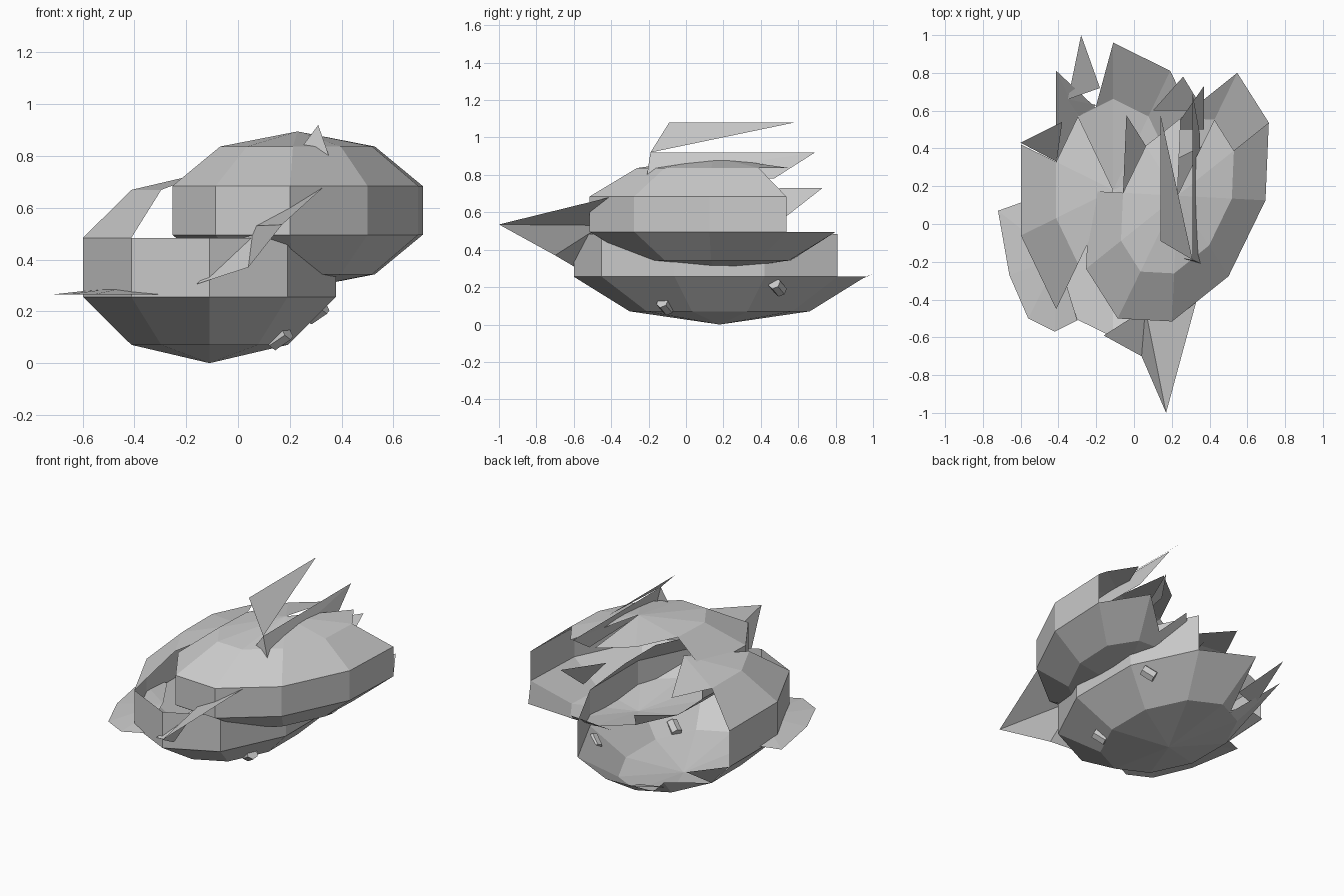
import bpy
from math import sin, cos, pi, radians

if "Cube" in bpy.data.objects:
    bpy.data.objects.remove(bpy.data.objects["Cube"])


def mesh_object(name, verts, faces):
    mesh = bpy.data.meshes.new(name)
    mesh.from_pydata(verts, [], faces)
    mesh.update()
    obj = bpy.data.objects.new(name, mesh)
    bpy.context.collection.objects.link(obj)
    return obj


def broken_shell(name, centre, u, v, height, rows):
    """Ten-sided, five-row ellipsoid. Each row string (bottom to top) says what
    is left of its ten panels: F full, . missing, 1-4 panel without that corner,
    W two teeth with a notch between them."""
    cx, cy, cz = centre

    def point(row, col):
        t, a = pi * row / 5, radians(18 + 36 * col)
        c, s = sin(t) * cos(a), sin(t) * sin(a)
        if row in (0, 5):
            c = s = 0
        return (cx + u[0] * c + v[0] * s, cy + u[1] * c + v[1] * s, cz - height * cos(t))

    verts, faces = [], []

    def add(points):
        points = list(dict.fromkeys(points))
        if len(points) > 2:
            faces.append(range(len(verts), len(verts) + len(points)))
            verts.extend(points)

    for r, row in enumerate(rows):
        for k, code in enumerate(row):
            if code == '.':
                continue
            n = (k + 1) % 10
            a, b, c, d = point(r, k), point(r, n), point(r + 1, n), point(r + 1, k)
            if code == 'W':
                mid = tuple((p + q) / 2 for p, q in zip(a, b))
                add([a, mid, d])
                add([mid, b, c])
            else:
                corners = [a, b, c, d]
                if code.isdigit():
                    corners.pop(int(code) - 1)
                add(corners)
    return mesh_object(name, verts, faces)


# Lower shell, torn open at the back and under the upper shell
broken_shell("lower_shell", (-0.11, 0.18, 0.37), (0.54, 0), (0, 0.82), 0.37,
             ["FFFFFFFFFF",
              "FFW3FFFFFF",
              "F...FFFFFF",
              "....FF..FF",
              "...FFF...."])

# Upper shell, torn open at the back
broken_shell("upper_shell", (0.23, 0.15, 0.59), (0.525, 0.2), (0.03, 0.70), 0.305,
             ["FFFFFFFFFF",
              "F3.3FFFFFF",
              "....FFFFFF",
              "....FFFFFF",
              "F.FFFFFFFF"])

# Tall splinters standing on the upper shell
mesh_object("top_splinters",
            [(0.14, -0.09, 1.08), (0.14, 0.58, 1.08), (0.31, -0.19, 0.92),
             (0.31, 0.69, 0.92), (0.355, -0.21, 0.79), (0.35, 0.47, 0.78),
             (0.25, -0.18, 0.84)],
            [(0, 2, 1), (2, 4, 3), (4, 5, 3), (2, 6, 4)])

# Long pointed shard at the front
mesh_object("front_shard",
            [(0.17, -1.0, 0.535), (0.33, -0.41, 0.68), (0.06, -0.45, 0.53),
             (-0.16, -0.59, 0.305), (0.04, -0.7, 0.37)],
            [(0, 1, 2), (0, 2, 4), (4, 2, 3)])

# Shallow flake lying at the left
mesh_object("left_flake",
            [(-0.4, -0.18, 0.30), (-0.58, 0.12, 0.27), (-0.72, 0.07, 0.265),
             (-0.66, -0.27, 0.265), (-0.56, -0.5, 0.265), (-0.42, -0.57, 0.265),
             (-0.30, -0.51, 0.265)],
            [(0, i, i + 1) for i in range(1, 6)])

# Splinters at the back
for i, (tip, left, right) in enumerate([
        ((-0.28, 1.0, 0.27), (-0.35, 0.66, 0.15), (-0.18, 0.72, 0.15)),
        ((-0.20, 0.63, 0.08), (-0.35, 0.66, 0.15), (-0.29, 0.57, 0.07)),
        ((-0.38, 0.54, 0.21), (-0.6, 0.43, 0.26), (-0.41, 0.33, 0.07)),
        ((0.26, 0.78, 0.49), (0.1, 0.6, 0.37), (0.37, 0.6, 0.37)),
        ((0.37, 0.73, 0.73), (0.21, 0.5, 0.73), (0.37, 0.5, 0.55))]):
    mesh_object(f"back_splinter_{i + 1}", [tip, left, right], [(0, 1, 2)])

# Small crumbs poking out below
for i, loc in enumerate([(0.16, -0.11, 0.10), (0.3, 0.49, 0.2)]):
    bpy.ops.mesh.primitive_cylinder_add(vertices=6, radius=0.035, depth=0.08,
                                        location=loc, rotation=(0.6, 0.9, 0.2))
    bpy.context.object.name = f"crumb_{i + 1}"
